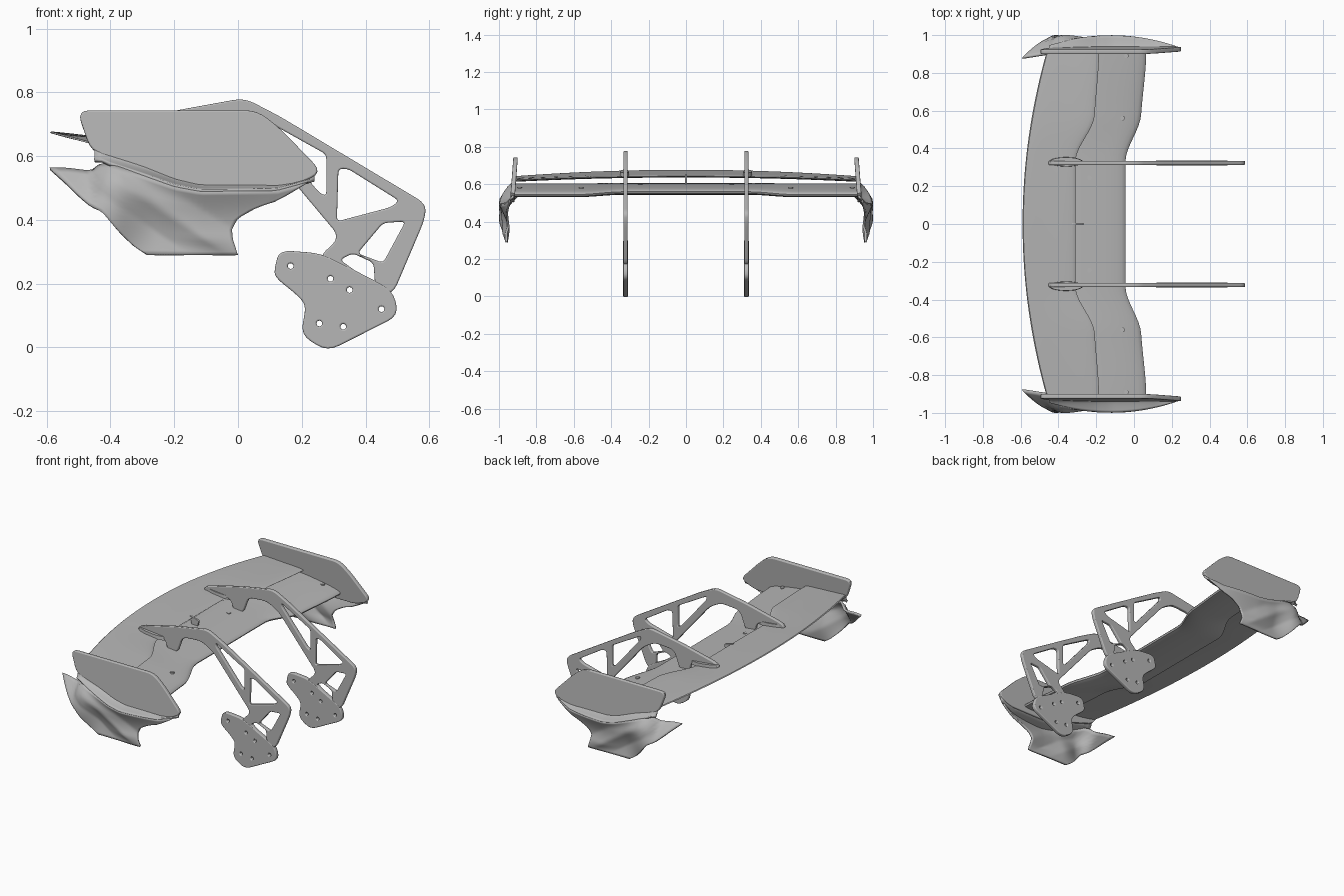
import bpy, bmesh, math

cube = bpy.data.objects.get("Cube")
if cube:
    bpy.data.objects.remove(cube)

grey = bpy.data.materials.new("satin_grey")
grey.use_nodes = True
grey.diffuse_color = (0.47, 0.47, 0.47, 1)
grey.node_tree.nodes["Principled BSDF"].inputs["Base Color"].default_value = (0.47, 0.47, 0.47, 1)


def finish(obj, angle=35):
    obj.data.materials.clear()
    obj.data.materials.append(grey)
    bpy.ops.object.select_all(action="DESELECT")
    obj.select_set(True)
    bpy.context.view_layer.objects.active = obj
    bpy.ops.object.shade_smooth_by_angle(angle=math.radians(angle))
    return obj


def interp(points, x):
    """Piecewise linear lookup."""
    if x <= points[0][0]:
        return points[0][1]
    for (a, va), (b, vb) in zip(points, points[1:]):
        if x <= b:
            return va + (vb - va) * (x - a) / (b - a)
    return points[-1][1]


def rounded(points, radius, steps=4):
    """Round every corner of a polygon."""
    out = []
    for i, (px, py) in enumerate(points):
        ends = []
        for qx, qy in (points[i - 1], points[(i + 1) % len(points)]):
            dist = math.hypot(qx - px, qy - py)
            f = min(radius, dist * 0.45) / dist
            ends.append((px + (qx - px) * f, py + (qy - py) * f))
        (ax, ay), (bx, by) = ends
        for k in range(steps + 1):
            t = k / steps
            out.append(((1 - t) ** 2 * ax + 2 * t * (1 - t) * px + t * t * bx,
                        (1 - t) ** 2 * ay + 2 * t * (1 - t) * py + t * t * by))
    return out


def plate(name, loops, y, thick, bevel=0.005, lean=0):
    """Flat plate in the xz plane; loops after the first are holes."""
    curve = bpy.data.curves.new(name, "CURVE")
    curve.dimensions = "2D"
    curve.fill_mode = "BOTH"
    curve.extrude = thick / 2 - bevel
    curve.bevel_depth, curve.bevel_resolution, curve.offset = bevel, 2, -bevel
    for loop in loops:
        spline = curve.splines.new("POLY")
        spline.points.add(len(loop) - 1)
        for p, (x, z) in zip(spline.points, loop):
            p.co = (x, z, 0, 1)
        spline.use_cyclic_u = True
    temp = bpy.data.objects.new(name, curve)
    bpy.context.collection.objects.link(temp)
    bpy.context.view_layer.update()
    mesh = bpy.data.meshes.new_from_object(temp.evaluated_get(bpy.context.evaluated_depsgraph_get()))
    bpy.data.objects.remove(temp)
    obj = bpy.data.objects.new(name, mesh)
    bpy.context.collection.objects.link(obj)
    obj.rotation_euler.x = math.pi / 2 + lean
    obj.location.y = y
    return finish(obj)


def grid(name, rows, closed=False, solid=0):
    """Skin a list of equal rows of points."""
    bm = bmesh.new()
    vs = [[bm.verts.new(p) for p in row] for row in rows]
    n = len(rows[0])
    for a, b in zip(vs, vs[1:]):
        for i in range(n if closed else n - 1):
            j = (i + 1) % n
            bm.faces.new((a[i], a[j], b[j], b[i]))
    if closed:
        bm.faces.new(vs[0])
        bm.faces.new(vs[-1])
    bmesh.ops.recalc_face_normals(bm, faces=bm.faces)
    mesh = bpy.data.meshes.new(name)
    bm.to_mesh(mesh)
    bm.free()
    obj = bpy.data.objects.new(name, mesh)
    bpy.context.collection.objects.link(obj)
    if solid:
        mod = obj.modifiers.new("thickness", "SOLIDIFY")
        mod.thickness, mod.offset = solid, 0
    return finish(obj)


def smooth(a, b, v):
    t = min(1, max(0, (v - a) / (b - a)))
    return t * t * (3 - 2 * t)


def aerofoil(y, lead, trail, thick, sag, n=12):
    ring = []
    for side in (1, -1):
        for k in range(n):
            u = (1 - math.cos(math.pi * k / n)) / 2
            if side < 0:
                u = 1 - u
            half = thick * (1.3 * math.sqrt(u) * (1 - u) ** 0.8 + 0.07 * u + 0.05)
            ring.append((lead[0] + (trail[0] - lead[0]) * u, y,
                         lead[1] + (trail[1] - lead[1]) * u - sag * math.sin(math.pi * u) + side * half))
    return ring


# Main plane and rear flap, stepped forward towards both ends
spans = [-0.92 + 1.84 * i / 60 for i in range(61)]
main, flap = [], []
for y in spans:
    a = abs(y)
    step = smooth(0.33, 0.58, a)
    tip = smooth(0.5, 0.92, a)
    edge = -0.31 + 0.1 * step + 0.025 * tip
    main.append(aerofoil(y, (-0.045 + 0.08 * step + 0.03 * tip, 0.558 - 0.015 * step),
                         (edge - 0.05, 0.6), 0.036, 0.006))
    bow = (a / 0.92) ** 2
    flap.append(aerofoil(y, (edge, 0.642 - 0.02 * bow), (-0.59 + 0.13 * bow, 0.675 - 0.035 * bow), 0.017, 0.006))
grid("main_plane", main, closed=True)
grid("rear_flap", flap, closed=True)

# Endplate outline, lip line and fin outline
seam = [(-0.46, 0.615), (-0.3, 0.565), (-0.2, 0.525), (-0.12, 0.505), (0.17, 0.505), (0.25, 0.535)]
lip = [(-0.59, 0.56), (-0.54, 0.56), (-0.46, 0.55), (-0.42, 0.58), (-0.3, 0.54), (-0.2, 0.505), (-0.12, 0.49),
       (0.12, 0.492), (0.24, 0.525)]
end_outline = rounded([(-0.505, 0.745), (0.06, 0.745), (0.13, 0.69), (0.265, 0.55)] + seam[-2::-1], 0.04)
fin_left = [(0, -0.59), (0.3, -0.5), (0.5, -0.435), (0.75, -0.37), (0.9, -0.325), (1, -0.285)]
fin_right = [(0, 0.22), (0.25, 0.06), (0.42, 0.0), (0.6, -0.02), (0.75, -0.018), (1, 0.0)]
fin_top = [(-0.59, 0.885), (-0.46, 0.905), (-0.38, 0.966)]


def lip_y(x):
    return 1 - 0.11 * ((x + 0.12) / 0.47) ** 2


def fin_point(side, t, s):
    left, right = interp(fin_left, t), interp(fin_right, t)
    x = left + (right - left) * s
    top = interp(lip, x)
    z = top + (0.29 - top) * t
    # Fold running down and forward from the rear of the lip
    d = ((z - 0.58) * 0.38 + (x + 0.45) * 0.26) / 0.46
    ridge = 0.025 * max(0, 1 - abs(d) / 0.07) * min(1, 4 * t, 4 * (1 - t))
    edge = interp(fin_top, x) if x < -0.38 else lip_y(x)
    belly = 0.075 * smooth(-0.25, -0.45, x) - 0.022
    y = edge * (1 - t) + 0.965 * t + belly * math.sin(math.pi * t) + ridge
    return (x, side * (min(y, 1) - 0.006), z)


for side, word in ((1, "left"), (-1, "right")):
    plate(word + "_endplate", [end_outline], side * 0.967, 0.024, lean=side * 0.075)
    rows = []
    for k in range(7):
        t = k / 6
        row = []
        for i in range(31):
            x = -0.45 + 0.69 * i / 30
            hi, lo = interp(seam, x) + 0.01, interp(lip, x)
            if x < -0.42:
                lo = 0.585
            row.append((x, side * (0.925 + (lip_y(x) - 0.929) * t), hi + (lo - hi) * t ** 0.5))
        rows.append(row)
    grid(word + "_endplate_flare", rows, solid=0.012)
    grid(word + "_lower_fin", [[fin_point(side, k / 18, i / 36) for i in range(37)] for k in range(19)], solid=0.012)

# Swan neck struts with cut-outs and bolted foot plates
neck = rounded([(-0.46, 0.655), (-0.44, 0.685), (-0.2, 0.742), (0.02, 0.782), (0.13, 0.725), (0.59, 0.45),
                (0.585, 0.4), (0.485, 0.165), (0.4, 0.17), (0.25, 0.28), (0.32, 0.345), (0.06, 0.655),
                (-0.02, 0.7), (-0.15, 0.69), (-0.19, 0.58), (-0.25, 0.58), (-0.27, 0.65)], 0.035)
cutouts = [[(0.08, 0.715), (0.277, 0.605), (0.277, 0.475), (0.255, 0.485), (0.08, 0.695)],
           [(0.315, 0.56), (0.345, 0.56), (0.505, 0.46), (0.48, 0.44), (0.31, 0.395)],
           [(0.455, 0.39), (0.525, 0.395), (0.455, 0.265), (0.375, 0.295)],
           [(0.32, 0.275), (0.36, 0.295), (0.425, 0.265), (0.43, 0.195)]]
foot = rounded([(0.115, 0.25), (0.13, 0.305), (0.26, 0.295), (0.34, 0.255), (0.485, 0.18), (0.505, 0.1),
                (0.28, -0.013), (0.195, 0.04), (0.215, 0.13), (0.185, 0.165), (0.115, 0.22)], 0.04)
bolts = [(0.165, 0.255), (0.29, 0.215), (0.35, 0.18), (0.45, 0.12), (0.33, 0.065), (0.255, 0.075)]


def circle(cx, cz, r, n=12, squash=1):
    return [(cx + r * math.cos(math.tau * i / n), cz + squash * r * math.sin(math.tau * i / n)) for i in range(n)]


for side, word in ((1, "left"), (-1, "right")):
    y = side * 0.323
    plate(word + "_swan_neck", [neck] + [rounded(c, 0.015) for c in cutouts], y, 0.022)
    plate(word + "_foot_plate", [foot] + [circle(x, z, 0.009) for x, z in bolts], y, 0.025)
    # Teardrop pad lying on the flap
    pad = []
    for k, lift in enumerate((-0.01, 0.012)):
        pad.append([(x, y + side * 0.006 + v, 0.666 - 0.1 * (x + 0.45) + lift)
                    for x, v in circle(-0.36, 0, 0.09 - 0.005 * k, 24, 0.28)])
    grid(word + "_flap_pad", pad, closed=True)
    # Screw heads on the main plane
    for i, (x, yy) in enumerate(((-0.04, 0.89), (-0.06, 0.56), (-0.235, 0.245))):
        rings = [[(px, py, z) for px, py in circle(x, side * yy, 0.012)] for z in (0.57, 0.601 if x < -0.2 else 0.586)]
        grid(f"{word}_screw_{i + 1}", rings, closed=True)

# Centre post holding the slot open
post = rounded([(-0.33, 0.655), (-0.265, 0.635), (-0.28, 0.58), (-0.31, 0.58)], 0.01)
plate("slot_post", [post], 0, 0.012, 0.002)
